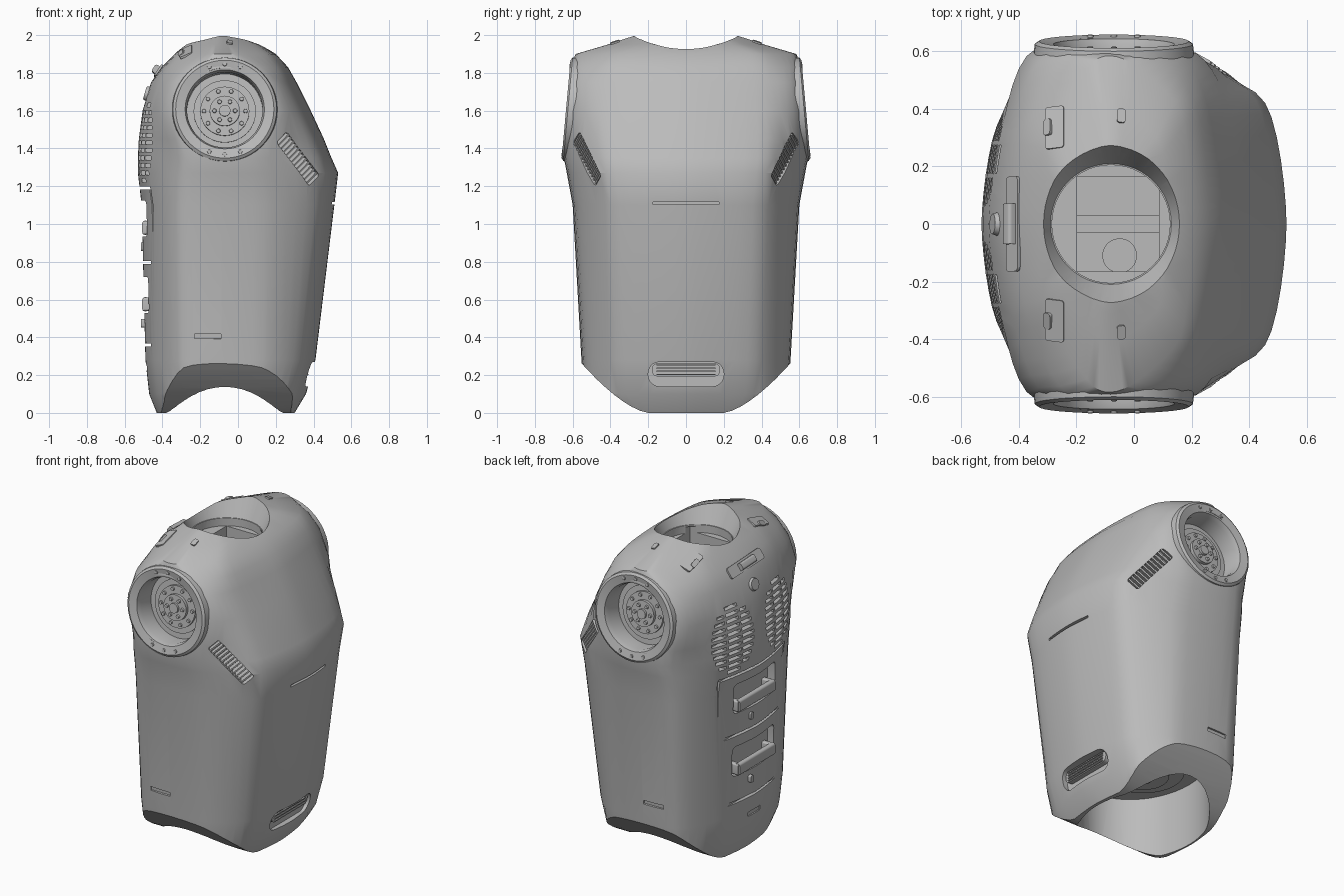
import bpy, bmesh, math
from mathutils import Matrix, Vector
from mathutils.bvhtree import BVHTree

if "Cube" in bpy.data.objects:
    bpy.data.objects.remove(bpy.data.objects["Cube"], do_unlink=True)

grey = bpy.data.materials.new("shell grey")
grey.use_nodes = True
grey.diffuse_color = (0.5, 0.5, 0.5, 1)
grey.node_tree.nodes["Principled BSDF"].inputs["Base Color"].default_value = grey.diffuse_color
cutters = bpy.data.collections.new("cutters")
bpy.context.scene.collection.children.link(cutters)
SIDES = (-1, 1)


def finish(bm, name, matrix=Matrix(), cut=False):
    bmesh.ops.recalc_face_normals(bm, faces=bm.faces)
    bm.transform(matrix)
    mesh = bpy.data.meshes.new(name)
    bm.to_mesh(mesh)
    bm.free()
    mesh.materials.append(grey)
    obj = bpy.data.objects.new(name, mesh)
    (cutters if cut else bpy.context.scene.collection).objects.link(obj)
    obj.hide_render = cut
    return obj


def box(name, centre, size, rot=Matrix(), bevel=0, axis=0, cut=False):
    """Box whose edges along one axis may be rounded."""
    bm = bmesh.new()
    bmesh.ops.create_cube(bm, size=1, matrix=Matrix.Diagonal((*size, 1)))
    if bevel:
        edges = [e for e in bm.edges
                 if abs((e.verts[0].co - e.verts[1].co)[axis]) > bevel / 9]
        bmesh.ops.bevel(bm, geom=edges, offset=bevel, segments=5, profile=0.5, affect='EDGES')
    return finish(bm, name, Matrix.Translation(centre) @ rot, cut)


def lathe(name, profile, matrix, steps=48, cut=False):
    """Spin (radius, height) points round local z; ends on the axis close it."""
    bm = bmesh.new()
    verts = [bm.verts.new((r, 0, h)) for r, h in profile]
    edges = [bm.edges.new(pair) for pair in zip(verts, verts[1:])]
    bmesh.ops.spin(bm, geom=verts + edges, axis=(0, 0, 1), cent=(0, 0, 0),
                   angle=math.tau, steps=steps)
    bmesh.ops.remove_doubles(bm, verts=bm.verts, dist=0.0001)
    return finish(bm, name, matrix, cut)


def disc(name, centre, bottom, top, depth, rot=Matrix(), steps=48, cut=False):
    h = depth / 2
    return lathe(name, [(0, -h), (bottom, -h), (top, h), (0, h)],
                 Matrix.Translation(centre) @ rot, steps, cut)


def frame(u, n):
    """Rotation with local x along u and local z along n."""
    n = Vector(n).normalized()
    u = Vector(u)
    u = (u - n * u.dot(n)).normalized()
    return Matrix((u, n.cross(u), n)).transposed().to_4x4()


def smooth_loop(points, count=6, tension=0.36):
    """Closed spline through the points."""
    out, size = [], len(points)
    for i in range(size):
        a, b, c, d = (points[(i + j) % size] for j in (-1, 0, 1, 2))
        for j in range(count):
            t = j / count
            ease = t * t * (3 - 2 * t)
            out.append(b.lerp(c, ease) + (c - a) * tension * t * (1 - t) ** 2
                       - (d - b) * tension * t * t * (1 - t))
    return out


# Torso shell, lofted through rows of: z, back x, front x, half depth, half side width
sections = [
    (0, -.43, .3, .49, .17), (.1, -.47, .36, .52, .2), (.28, -.49, .41, .535, .21),
    (1.1, -.51, .51, .58, .22), (1.27, -.53, .53, .61, .21), (1.35, -.53, .495, .625, .2),
    (1.45, -.525, .455, .625, .22), (1.6, -.505, .385, .61, .26), (1.75, -.46, .31, .595, .22),
    (1.83, -.405, .265, .59, .15), (1.9, -.335, .2, .565, .06), (1.95, -.28, .12, .4, .04),
    (1.985, -.21, .04, .3, .03), (2, -.16, -.02, .25, .02)]
bm = bmesh.new()
rings = []
for z, back, front, depth, side in sections:
    wide = front - back
    half = [(back + wide * .05, depth * .54), (-.08 - side, depth),
            (-.08 + side, depth), (front - wide * .07, depth * .69)]
    loop = [(back, 0)] + half + [(front, 0)] + [(x, -y) for x, y in reversed(half)]
    rings.append([bm.verts.new((*p, z)) for p in smooth_loop([Vector(p) for p in loop])])
for low, high in zip(rings, rings[1:]):
    for i in range(len(low)):
        bm.faces.new((low[i - 1], low[i], high[i], high[i - 1]))
bm.faces.new(rings[0])
bm.faces.new(rings[-1])
bmesh.ops.recalc_face_normals(bm, faces=bm.faces)
tree = BVHTree.FromBMesh(bm)
body = finish(bm, "torso_shell")


def surface(origin, direction):
    return tree.ray_cast(Vector(origin), Vector(direction))[:2]


# Waist opening with curved side skirts
waist = Matrix.Translation((-.07, 0, .15)) @ Matrix.Diagonal((.35, .43, 1, 1))
lathe("waist_cutter", [(0, -.3), (1, -.3), (1, .25), (0, .25)], waist, cut=True)
for s in SIDES:
    bm = bmesh.new()
    curve = [(.2 + .36 * i / 8, .27 * (i / 8) ** 1.5) for i in range(9)]
    curve += [(.8, .27), (.8, -.2), (.2, -.2)]
    face = bm.faces.new([bm.verts.new((-.8, s * y, z)) for y, z in curve])
    new = bmesh.ops.extrude_face_region(bm, geom=[face])["geom"]
    bmesh.ops.translate(bm, vec=(1.6, 0, 0),
                        verts=[v for v in new if isinstance(v, bmesh.types.BMVert)])
    finish(bm, "skirt_cutter", cut=True)
for radius, drop in ((.25, .05), (.16, .08), (.06, .1)):
    disc("waist_hub", (-.07, 0, .402 - drop / 2), radius - .01, radius, drop)

# Neck opening with a flared rim and an inner tray
disc("neck_flare_cutter", (-.08, 0, 1.95), .21, .29, .16, cut=True)
disc("neck_cutter", (-.08, 0, 1.87), .205, .205, .1, cut=True)
box("neck_tray_cutter", (-.055, 0, 1.78), (.285, .33, .16), cut=True)
box("neck_bridge", (-.055, 0, 1.71), (.285, .06, .03))
disc("neck_plug", (-.05, -.11, 1.705), .06, .06, .02)

# Arm sockets and everything else that is mirrored across y
for s in SIDES:
    axis = frame((1, 0, 0), (0, s, .09))
    arm = Matrix.Translation((-.07, s * .625, 1.607)) @ axis
    lathe("socket_cutter", [(0, -.16), (.22, -.16), (.22, .1), (0, .1)], arm, cut=True)
    lathe("socket_ring", [(.2, -.15), (.2, -.03), (.21, 0), (.26, .01), (.275, 0),
                          (.29, -.12), (.2, -.15)], arm)
    for radius, top in ((.21, -.13), (.165, -.12), (.13, -.105), (.08, -.085), (.03, -.07)):
        low = -.165
        disc("arm_hub", arm @ Vector((0, 0, (top + low) / 2)), radius, radius, top - low, axis)
    bolts = [(.24, a + b, .006) for a in (90, 270) for b in (-20, 0, 20)]
    bolts += [(.11, i * 36, -.102) for i in range(10)]
    bolts += [(.055, i * 60, -.08) for i in range(6)]
    for radius, degrees, height in bolts:
        spoke = Matrix.Rotation(math.radians(degrees), 4, 'Z') @ Vector((radius, 0, height))
        disc("socket_bolt", arm @ spoke, .012, .01, .012, axis, 12)

    # Slanted shoulder vents with louvres
    u, n = Vector((.18, -.14 * s, -.25)).normalized(), Vector((.55, .8 * s, -.1)).normalized()
    mid = surface(Vector((.315, .52 * s, 1.345)) + n, -n)[0]
    rot = frame(u, n)
    box("shoulder_vent_cutter", mid, (.31, .085, .08), rot, .015, 2, True)
    for i in range(12):
        box("shoulder_louvre", mid + u * (i - 5.5) * .025 - n * .025, (.009, .085, .04), rot)

    # Top hatches, lifting eyes and low side slots
    for name, x, y, size in (("top_hatch", -.275, .335, (.07, .15, .012)),
                             ("hatch_latch", -.295, .335, (.03, .06, .026)),
                             ("lifting_eye", -.045, .375, (.03, .05, .016))):
        p, n = surface((x, s * y, 3), (0, 0, -1))
        box(name, p, size, frame((1, 0, 0), n), .01, 2)
    p, n = surface((-.16, s * 2, .405), (0, -s, 0))
    box("side_slot_cutter", p, (.14, .025, .025), frame((1, 0, 0), n), cut=True)

    # Round speaker vents made of short slots
    for row in range(-5, 6):
        reach = .165 * math.sqrt(1 - (row / 5.6) ** 2)
        for low, high in ((-reach, -.065), (-.05, .05), (.065, reach)):
            if high - low > .015:
                box("speaker_slot_cutter", (-.51, s * (.225 + (low + high) / 2), 1.43 + row * .04),
                    (.13, high - low, .02), cut=True)
    box("drawer_side_cutter", (-.52, s * .33, .775), (.14, .014, .83), cut=True)

# Two back drawers with recessed grips
for z in (.36, .795, 1.19):
    box("drawer_gap_cutter", (-.53, 0, z), (.14, .66, .016), cut=True)
for z in (.625, 1.03):
    box("grip_cutter", (-.52, 0, z), (.18, .42, .19), bevel=.03, cut=True)
    box("drawer_grip", (-.49, 0, z - .05), (.035, .36, .075), bevel=.015, axis=1)
    for s in SIDES:
        box("grip_post", (-.46, s * .17, z - .05), (.08, .035, .07), bevel=.01)
    box("drawer_lock", (-.503, .06, z - .15), (.02, .03, .045), bevel=.01)
box("back_slot_cutter", (-.49, 0, .24), (.03, .12, .03), cut=True)

# Rear lifting handle and button
p, n = surface((-.42, 0, 3), (0, 0, -1))
rot = frame((1, 0, 0), n)
box("rear_handle_plate", p, (.07, .33, .012), rot, .015, 2)
box("rear_handle", p + n * .01, (.045, .14, .045), rot, .012, 1)
p, n = surface((-2, 0, 1.69), (1, 0, 0))
disc("rear_button", p, .045, .035, .03, frame((0, 1, 0), n))

# Chest slit and lower front port
box("chest_slit_cutter", (.51, 0, 1.11), (.05, .35, .014), cut=True)
box("front_port_cutter", (.4, 0, .205), (.13, .4, .13), bevel=.06, cut=True)
box("port_grille", (.345, 0, .228), (.04, .36, .07), bevel=.03)
for i in range(4):
    box("port_louvre", (.367, 0, .203 + i * .017), (.012, .31, .007))

# Cut the shell, then shade smooth with sharp creases
mod = body.modifiers.new("openings", 'BOOLEAN')
mod.operation, mod.solver = 'DIFFERENCE', 'EXACT'
mod.operand_type, mod.collection = 'COLLECTION', cutters
bpy.context.view_layer.objects.active = body
bpy.ops.object.modifier_apply(modifier=mod.name)
for obj in list(cutters.objects):
    bpy.data.objects.remove(obj, do_unlink=True)
bpy.data.collections.remove(cutters)
bpy.ops.object.select_all(action='DESELECT')
for obj in bpy.context.scene.objects:
    obj.select_set(obj.type == 'MESH')
bpy.ops.object.shade_smooth_by_angle(angle=math.radians(32))
